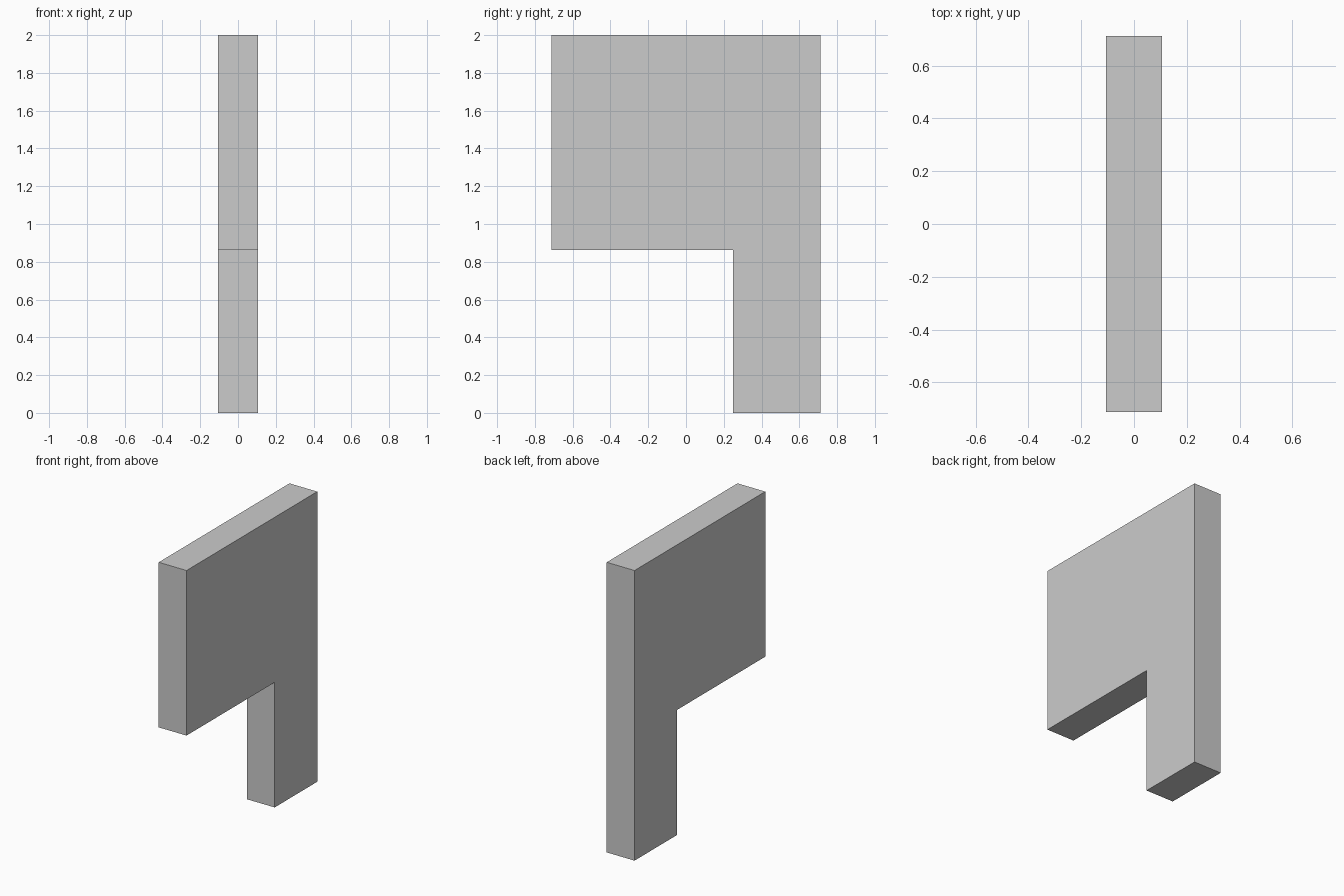
import bpy, bmesh

if "Cube" in bpy.data.objects:
    bpy.data.objects.remove(bpy.data.objects["Cube"])

HALF_T = 0.106  # half thickness of the slab

# Side profile (y, z): broad panel with one leg at the back
profile = [(-0.712, 2.0), (-0.712, 0.862), (0.248, 0.862),
           (0.248, 0.0), (0.712, 0.0), (0.712, 2.0)]

# Extrude the profile across x
bm = bmesh.new()
face = bm.faces.new([bm.verts.new((-HALF_T, y, z)) for y, z in profile])
ext = bmesh.ops.extrude_face_region(bm, geom=[face])
verts = [v for v in ext["geom"] if isinstance(v, bmesh.types.BMVert)]
bmesh.ops.translate(bm, verts=verts, vec=(2 * HALF_T, 0, 0))
bmesh.ops.recalc_face_normals(bm, faces=bm.faces)

mesh = bpy.data.meshes.new("panel_with_leg")
bm.to_mesh(mesh)
bm.free()
bpy.context.collection.objects.link(bpy.data.objects.new("panel_with_leg", mesh))
